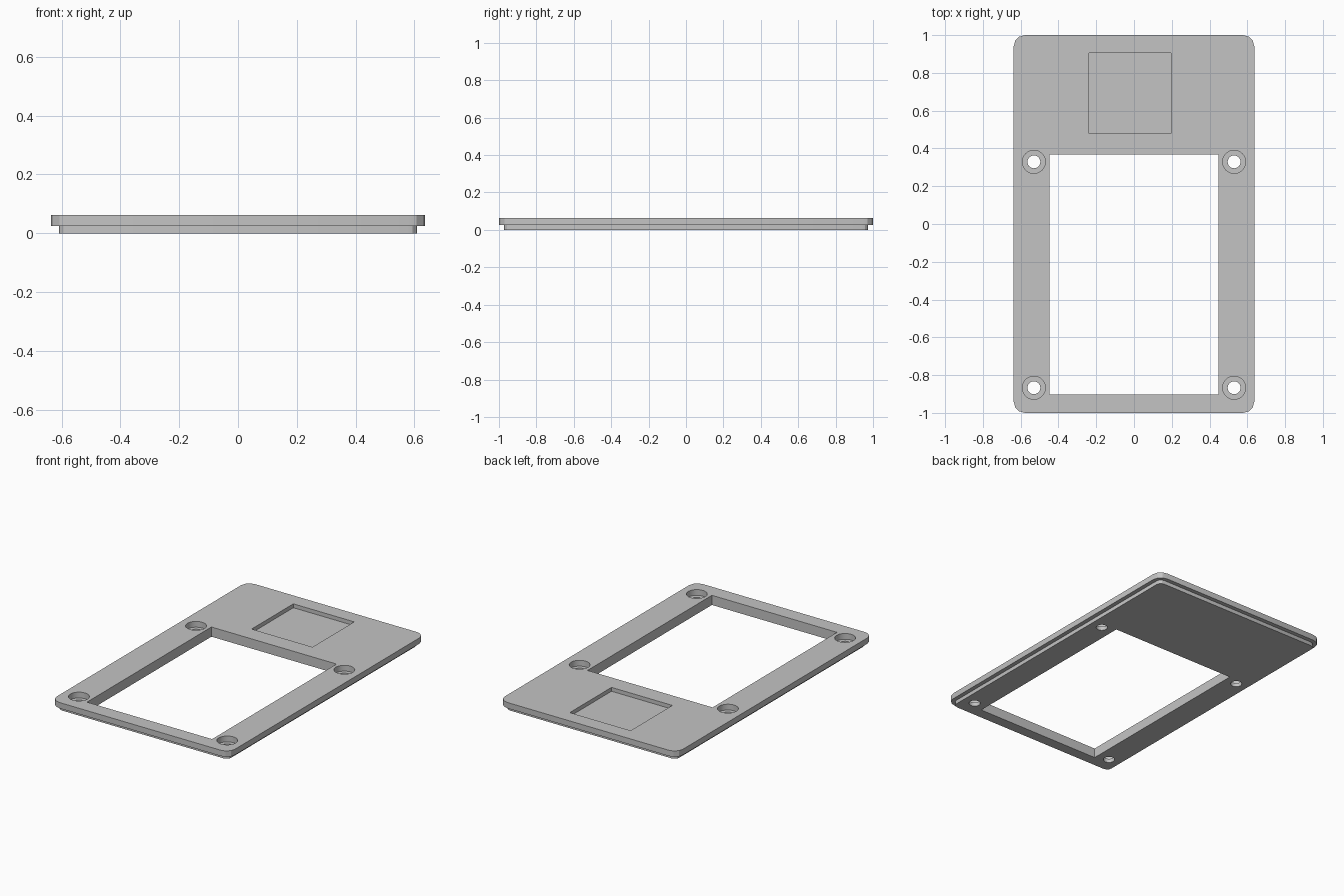
import bpy
import bmesh
from math import sin, cos, pi

default = bpy.data.objects.get("Cube")
if default:
    bpy.data.objects.remove(default, do_unlink=True)

grey = bpy.data.materials.new("plain_grey")
grey.use_nodes = True
colour = (0.55, 0.55, 0.55, 1)
grey.diffuse_color = colour
grey.node_tree.nodes["Principled BSDF"].inputs["Base Color"].default_value = colour

HALF_X, HALF_Y = 0.637, 1.0
STEP, TOP = 0.025, 0.0625
CORNER, INSET = 0.06, 0.027


def rounded_outline(hx, hy, radius, segments=3):
    """Counter-clockwise rectangle with faceted round corners."""
    points = []
    for quarter, (sx, sy) in enumerate([(1, 1), (-1, 1), (-1, -1), (1, -1)]):
        for i in range(segments + 1):
            a = (quarter + i / segments) * pi / 2
            points.append((sx * (hx - radius) + radius * cos(a),
                           sy * (hy - radius) + radius * sin(a)))
    return points


def rectangle(x0, x1, y0, y1):
    return [(x0, y0), (x1, y0), (x1, y1), (x0, y1)]


def circle(x, y, radius, segments=40):
    return [(x + radius * cos(2 * pi * i / segments),
             y + radius * sin(2 * pi * i / segments)) for i in range(segments)]


def loft(name, sections):
    """Solid through (outline, height) sections of equal point count."""
    bm = bmesh.new()
    rings = [[bm.verts.new((x, y, z)) for x, y in pts] for pts, z in sections]
    n = len(rings[0])
    for low, high in zip(rings, rings[1:]):
        for i in range(n):
            j = (i + 1) % n
            bm.faces.new((low[i], low[j], high[j], high[i]))
    bm.faces.new(rings[0][::-1])
    bm.faces.new(rings[-1])
    mesh = bpy.data.meshes.new(name)
    bm.to_mesh(mesh)
    bm.free()
    mesh.materials.append(grey)
    obj = bpy.data.objects.new(name, mesh)
    bpy.context.collection.objects.link(obj)
    return obj


# Stepped plate: a narrower lip below the main panel
lip = rounded_outline(HALF_X - INSET, HALF_Y - INSET, CORNER - INSET)
rim = rounded_outline(HALF_X, HALF_Y, CORNER)
plate = loft("cover_plate", [(lip, 0), (lip, STEP), (rim, STEP), (rim, TOP)])

# Window opening and shallow rectangular recess
window = rectangle(-0.447, 0.447, -0.903, 0.367)
recess = rectangle(-0.238, 0.197, 0.479, 0.905)
cutters = [loft("window_cutter", [(window, -0.1), (window, 0.2)]),
           loft("recess_cutter", [(recess, TOP - 0.025), (recess, 0.2)])]

# Counterbored screw holes
for x in (-0.53, 0.53):
    for y in (-0.867, 0.329):
        bore, head = circle(x, y, 0.034), circle(x, y, 0.061)
        cutters.append(loft("screw_hole_cutter", [
            (bore, -0.1), (bore, STEP), (head, STEP), (head, 0.2)]))

# Cut the openings, then discard the cutters
for cutter in cutters:
    cutter.hide_render = True
    cut = plate.modifiers.new(cutter.name, 'BOOLEAN')
    cut.operation = 'DIFFERENCE'
    cut.solver = 'EXACT'
    cut.object = cutter
bpy.context.view_layer.update()
finished = bpy.data.meshes.new_from_object(
    plate.evaluated_get(bpy.context.evaluated_depsgraph_get()))
plate.modifiers.clear()
plate.data = finished
for cutter in cutters:
    bpy.data.objects.remove(cutter, do_unlink=True)

# Round hole walls, crisp edges elsewhere
bpy.ops.object.select_all(action='DESELECT')
plate.select_set(True)
bpy.context.view_layer.objects.active = plate
bpy.ops.object.shade_smooth_by_angle(angle=pi / 9)
